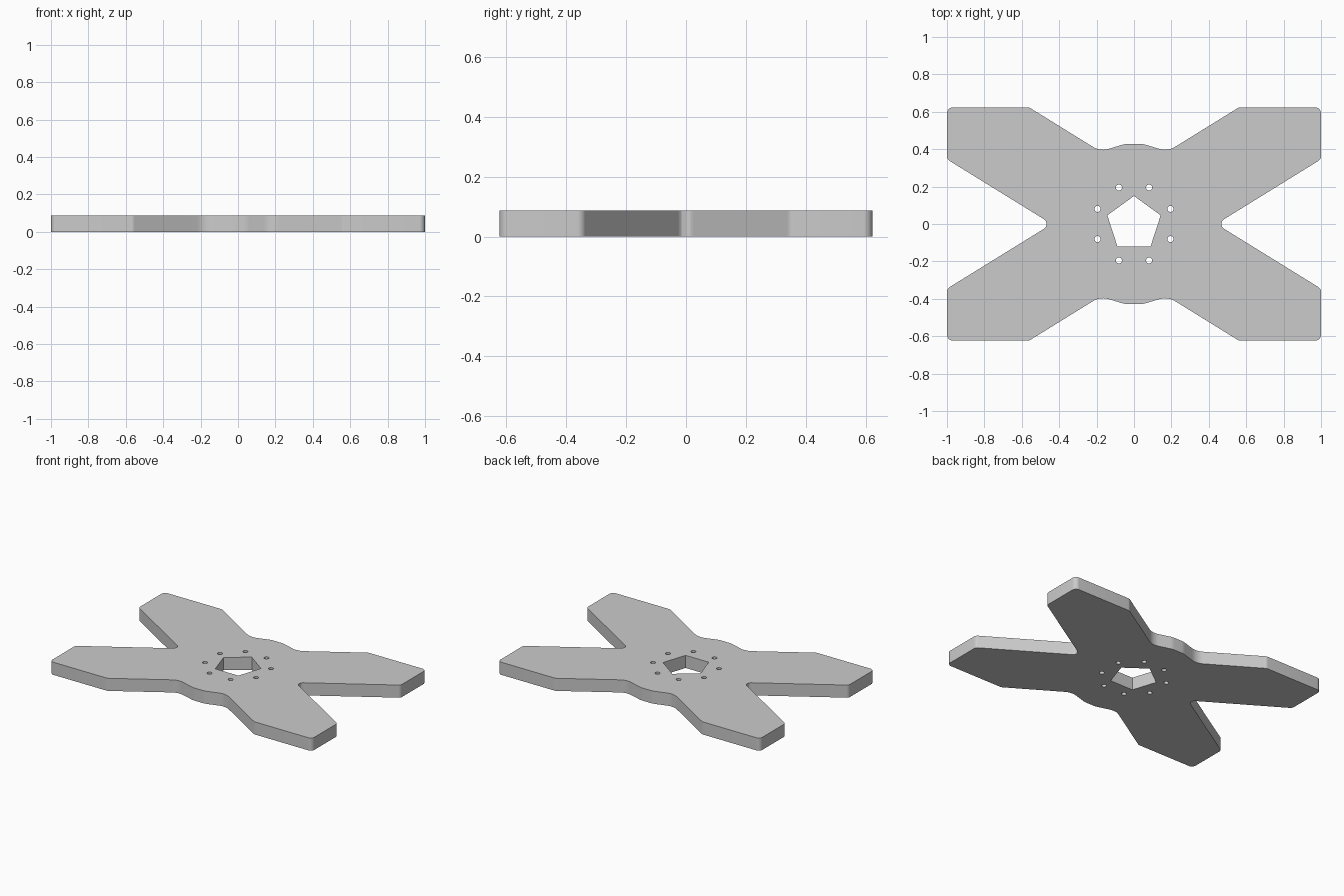
import bpy, bmesh
from math import sin, cos, tan, pi
from mathutils import Vector

if "Cube" in bpy.data.objects:
    bpy.data.objects.remove(bpy.data.objects["Cube"])

THICK = 0.087


def fillet(corners, steps=6):
    """Round each (x, y, radius) corner of a closed outline."""
    pts, n = [], len(corners)
    for i, (x, y, r) in enumerate(corners):
        p = Vector((x, y))
        a = (Vector(corners[i - 1][:2]) - p).normalized()
        b = (Vector(corners[(i + 1) % n][:2]) - p).normalized()
        half = a.angle(b) / 2
        centre = p + (a + b).normalized() * (r / sin(half))
        start = p + a * (r / tan(half)) - centre
        end = p + b * (r / tan(half)) - centre
        for k in range(steps + 1):
            pts.append(centre + start.lerp(end, k / steps).normalized() * r)
    return pts


def ring(cx, cy, r, sides, start=0.0):
    return [Vector((cx + r * cos(start + 2 * pi * k / sides),
                    cy + r * sin(start + 2 * pi * k / sides))) for k in range(sides)]


# One quarter of the outline, mirrored into four arms
quarter = [(1, 0.346, 0.03), (1, 0.623, 0.03), (0.56, 0.623, 0.03),
           (0.18, 0.388, 0.1), (0.045, 0.429, 0.12)]
upper = [(0.44, 0, 0.03)] + quarter + [(-x, y, r) for x, y, r in reversed(quarter)]
lower = [(-x, -y, r) for x, y, r in upper]
loops = [fillet(upper + lower)]

# Pentagon opening and ring of eight bolt holes
loops.append(ring(0, 0, 0.15, 5, pi / 2))
for c in ring(0, 0, 0.211, 8, pi / 8):
    loops.append(ring(c.x, c.y, 0.016, 20))

# Fill the flat profile and extrude it into a plate
bm = bmesh.new()
for pts in loops:
    vs = [bm.verts.new((p.x, p.y, 0)) for p in pts]
    for i, v in enumerate(vs):
        bm.edges.new((vs[i - 1], v))
bmesh.ops.triangle_fill(bm, use_beauty=True, use_dissolve=False,
                        edges=bm.edges[:], normal=(0, 0, 1))
ext = bmesh.ops.extrude_face_region(bm, geom=bm.faces[:], use_keep_orig=True)
bmesh.ops.translate(bm, vec=(0, 0, THICK),
                    verts=[g for g in ext["geom"] if isinstance(g, bmesh.types.BMVert)])
bmesh.ops.recalc_face_normals(bm, faces=bm.faces[:])

mesh = bpy.data.meshes.new("frame_plate")
bm.to_mesh(mesh)
bm.free()
plate = bpy.data.objects.new("frame_plate", mesh)
bpy.context.collection.objects.link(plate)
bpy.context.view_layer.objects.active = plate
plate.select_set(True)
bpy.ops.object.shade_smooth_by_angle(angle=pi / 9)
